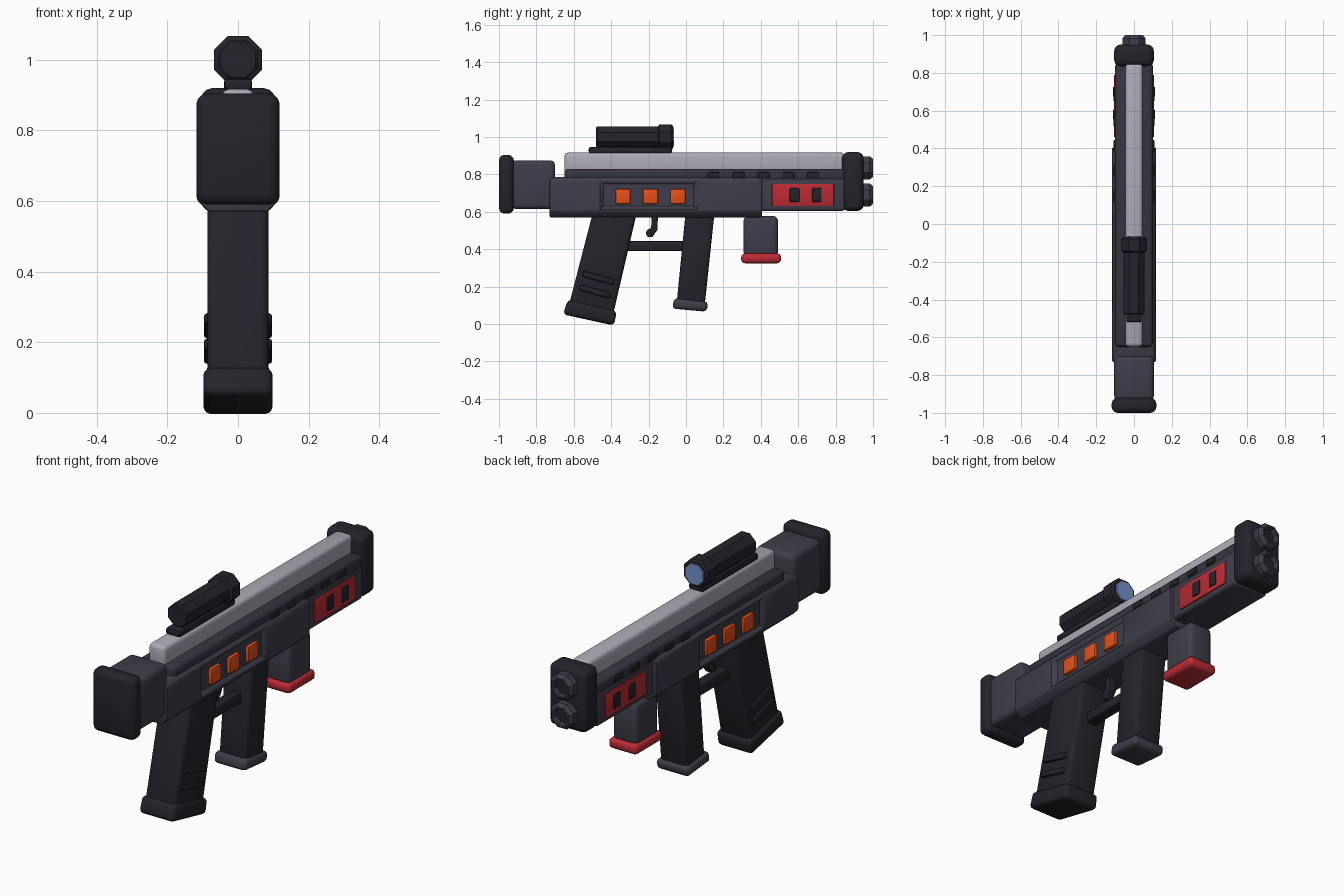
import bpy, bmesh, math

if "Cube" in bpy.data.objects:
    bpy.data.objects.remove(bpy.data.objects["Cube"])

COLS = {"dark": (0.018, 0.017, 0.024), "mid": (0.05, 0.047, 0.068), "strip": (0.035, 0.035, 0.052),
        "light": (0.42, 0.40, 0.47), "red": (0.5, 0.025, 0.035), "orange": (0.8, 0.08, 0.01),
        "lens": (0.18, 0.28, 0.6)}
MATS = {}
for n, c in COLS.items():
    MATS[n] = bpy.data.materials.new(n)
    MATS[n].diffuse_color = (*c, 1)


def finish(name, bm, mat, bevel=0.0, segs=3):
    if bevel:
        bmesh.ops.bevel(bm, geom=bm.edges[:], offset=bevel, segments=segs,
                        profile=0.5, affect='EDGES', clamp_overlap=True)
    bmesh.ops.recalc_face_normals(bm, faces=bm.faces[:])
    me = bpy.data.meshes.new(name)
    bm.to_mesh(me)
    bm.free()
    ob = bpy.data.objects.new(name, me)
    bpy.context.collection.objects.link(ob)
    me.materials.append(MATS[mat])
    bpy.ops.object.select_all(action='DESELECT')
    bpy.context.view_layer.objects.active = ob
    ob.select_set(True)
    bpy.ops.object.shade_smooth_by_angle(angle=math.radians(35))
    return ob


def loft(rings):
    """Skin a list of equal-length vertex rings and cap both ends."""
    bm = bmesh.new()
    vs = [[bm.verts.new(p) for p in r] for r in rings]
    n = len(vs[0])
    for a, b in zip(vs, vs[1:]):
        for i in range(n):
            bm.faces.new((a[i], a[(i + 1) % n], b[(i + 1) % n], b[i]))
    bm.faces.new(vs[0])
    bm.faces.new(vs[-1])
    return bm


def side_profile(name, pts, x0, x1, mat, bevel, segs=3):
    """(y, z) outline extruded across x."""
    return finish(name, loft([[(x, y, z) for y, z in pts] for x in (x0, x1)]), mat, bevel, segs)


def box(name, x0, x1, y0, y1, z0, z1, mat, bevel, segs=3):
    return side_profile(name, [(y0, z0), (y1, z0), (y1, z1), (y0, z1)], x0, x1, mat, bevel, segs)


def octagon(name, prof, z, mat, x=0):
    """Eight-sided turned part along y; profile is (y, flat radius)."""
    k = 1 / math.cos(math.pi / 8)
    ang = [math.pi / 8 + i * math.pi / 4 for i in range(8)]
    return finish(name, loft([[(x + r * k * math.cos(a), y, z + r * k * math.sin(a)) for a in ang]
                              for y, r in prof]), mat)


# Stock
box("butt_plate", -0.118, 0.118, -1.0, -0.92, 0.59, 0.905, "dark", 0.03)
box("stock_block", -0.105, 0.105, -0.935, -0.70, 0.615, 0.875, "mid", 0.025)

# Receiver with chamfered lower edges and a recess in each side
section = [(-0.085, 0.57), (0.085, 0.57), (0.117, 0.603), (0.117, 0.765),
           (0.1, 0.785), (-0.1, 0.785), (-0.117, 0.765), (-0.117, 0.603)]
receiver = finish("receiver", loft([[(x, y, z) for x, z in section] for y in (-0.73, 0.405)]),
                  "mid", 0.008, 2)
for s in (-1, 1):
    rings = [[(s * x, y, z) for y, z in ((-0.20 - hy, 0.69 - hz), (-0.20 + hy, 0.69 - hz),
                                         (-0.20 + hy, 0.69 + hz), (-0.20 - hy, 0.69 + hz))]
             for x, hy, hz in ((0.14, 0.26, 0.078), (0.117, 0.26, 0.078), (0.1, 0.24, 0.06))]
    cutter = finish("recess_cutter", loft(rings), "strip")
    cutter.hide_render = True
    mod = receiver.modifiers.new("recess", 'BOOLEAN')
    mod.operation, mod.solver, mod.object = 'DIFFERENCE', 'EXACT', cutter
    bpy.context.view_layer.objects.active = receiver
    bpy.ops.object.modifier_apply(modifier="recess")
    bpy.data.objects.remove(cutter)

# Upper body, top rail and handguard
box("upper_strip", -0.1, 0.1, -0.65, 0.85, 0.76, 0.83, "strip", 0.02)
box("top_rail", -0.046, 0.046, -0.65, 0.85, 0.80, 0.917, "light", 0.02)
box("handguard", -0.1, 0.1, 0.38, 0.85, 0.605, 0.785, "mid", 0.015)

# Details repeated on both sides
for s in (-1, 1):
    for y in (-0.337, -0.19, -0.043):
        box("orange_button", s * 0.09, s * 0.116, y - 0.04, y + 0.04, 0.643, 0.722, "orange", 0.005, 2)
    box("red_panel", s * 0.09, s * 0.106, 0.46, 0.79, 0.63, 0.75, "red", 0.005, 2)
    for y in (0.58, 0.70):
        box("panel_stud", s * 0.09, s * 0.112, y - 0.026, y + 0.026, 0.652, 0.728, "dark", 0.007, 2)
    for i in range(5):
        y = 0.148 + i * 0.133
        box("strip_stud", s * 0.09, s * 0.108, y - 0.032, y + 0.032, 0.78, 0.812, "dark", 0.006, 2)

# Muzzle block and twin barrels
box("muzzle_block", -0.105, 0.105, 0.835, 0.95, 0.605, 0.92, "dark", 0.032)
for z in (0.835, 0.69):
    octagon("barrel", [(0.93, 0.062), (0.982, 0.062), (1.0, 0.048), (1.0, 0.04), (0.965, 0.038)], z, "mid")
    octagon("barrel_bore", [(0.955, 0.037), (0.972, 0.037)], z, "dark")

# Scope
box("scope_mount", -0.04, 0.04, -0.52, -0.075, 0.913, 0.947, "dark", 0.01, 2)
octagon("scope_tube", [(-0.48, 0.05), (-0.475, 0.056), (-0.13, 0.056)], 1.0, "dark")
octagon("scope_bell", [(-0.15, 0.056), (-0.142, 0.068), (-0.08, 0.068), (-0.07, 0.06)], 1.0, "dark")
octagon("scope_lens", [(-0.08, 0.053), (-0.063, 0.05)], 1.0, "lens")

# Rear grip with base and ridges
side_profile("rear_grip", [(-0.625, 0.105), (-0.39, 0.05), (-0.262, 0.60), (-0.497, 0.60)],
             -0.086, 0.086, "dark", 0.02)
side_profile("rear_grip_base", [(-0.658, 0.052), (-0.385, -0.008), (-0.37, 0.07), (-0.63, 0.133)],
             -0.098, 0.098, "dark", 0.022)
for s in (-1, 1):
    for dy, dz in ((0, 0), (-0.018, -0.072)):
        pts = [(-0.555, 0.253), (-0.388, 0.208), (-0.383, 0.24), (-0.548, 0.285)]
        side_profile("grip_ridge", [(y + dy, z + dz) for y, z in pts],
                     s * 0.07, s * 0.097, "dark", 0.01, 2)

# Trigger and guard
side_profile("trigger", [(-0.185, 0.60), (-0.15, 0.60), (-0.152, 0.505), (-0.18, 0.465), (-0.205, 0.465),
                         (-0.217, 0.485), (-0.205, 0.507), (-0.18, 0.51)], -0.02, 0.02, "dark", 0.006, 2)
box("trigger_guard", -0.03, 0.03, -0.33, 0.03, 0.39, 0.445, "dark", 0.014, 2)

# Magazine
side_profile("magazine", [(-0.05, 0.11), (0.1, 0.10), (0.153, 0.60), (-0.002, 0.60)],
             -0.077, 0.077, "dark", 0.02)
side_profile("magazine_base", [(-0.075, 0.083), (0.11, 0.066), (0.12, 0.118), (-0.062, 0.14)],
             -0.09, 0.09, "mid", 0.02)

# Front cell under the handguard
box("front_cell", -0.068, 0.068, 0.308, 0.492, 0.36, 0.578, "mid", 0.025)
box("front_cell_base", -0.08, 0.08, 0.295, 0.508, 0.325, 0.378, "red", 0.02)

for m in bpy.data.materials:
    if m.users and not m.is_grease_pencil:
        m.use_nodes = True
        m.node_tree.nodes["Principled BSDF"].inputs["Base Color"].default_value = m.diffuse_color
